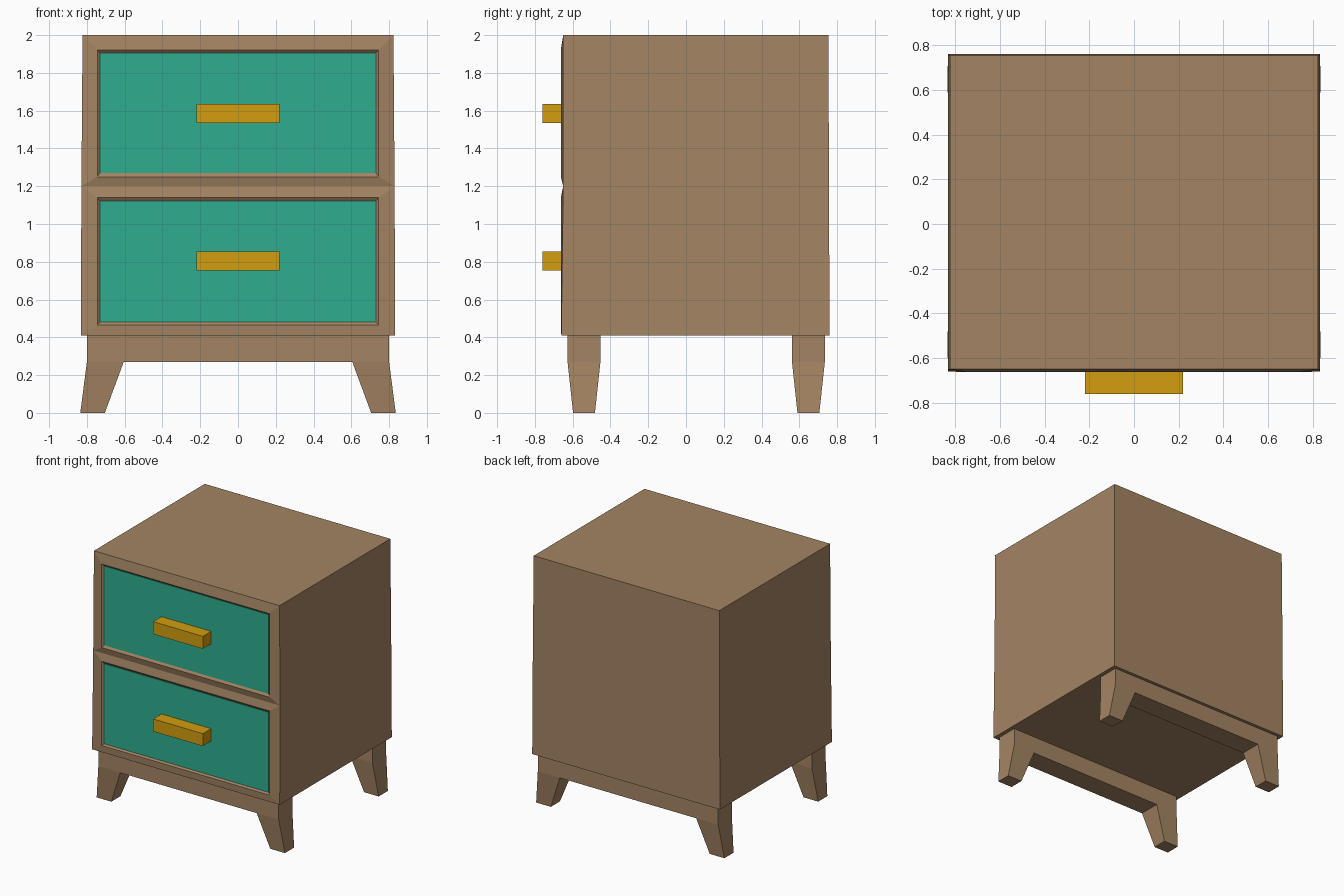
import bpy, bmesh

if "Cube" in bpy.data.objects:
    bpy.data.objects.remove(bpy.data.objects["Cube"])


def material(name, rgb):
    m = bpy.data.materials.new(name)
    lin = [((c / 255 + 0.055) / 1.055) ** 2.4 for c in rgb]
    m.diffuse_color = (*lin, 1)
    m.use_nodes = True
    m.node_tree.nodes["Principled BSDF"].inputs["Base Color"].default_value = m.diffuse_color
    return m


BROWN = material("walnut brown", (164, 132, 99))
TEAL = material("teal paint", (46, 173, 142))
GOLD = material("brass gold", (210, 157, 15))


def finish(name, bm, mat):
    bmesh.ops.recalc_face_normals(bm, faces=bm.faces[:])
    me = bpy.data.meshes.new(name)
    bm.to_mesh(me)
    bm.free()
    me.materials.append(mat)
    ob = bpy.data.objects.new(name, me)
    bpy.context.collection.objects.link(ob)
    return ob


def box(name, x, y0, y1, z0, z1, mat):
    bm = bmesh.new()
    bmesh.ops.create_cube(bm, size=1)
    for v in bm.verts:
        v.co = (x if v.co.x > 0 else -x,
                y1 if v.co.y > 0 else y0,
                z1 if v.co.z > 0 else z0)
    return finish(name, bm, mat)


# Cabinet: slightly tapered box; each drawer bay is framed by a raised rim
bm = bmesh.new()
levels = [(0.41, 0.832, -0.66, 0.76), (1.2, 0.829, -0.65, 0.757), (2.0, 0.823, -0.65, 0.754)]
front, back = [], []
for z, x, yf, yb in levels:
    front.append([bm.verts.new((s * x, yf, z)) for s in (-1, 1)])
    back.append([bm.verts.new((s * x, yb, z)) for s in (-1, 1)])
bays = [(0.465, 1.14, 0.48, 1.122), (1.25, 1.92, 1.27, 1.905)]
for i, (r0, r1, p0, p1) in enumerate(bays):
    j = i + 1
    for s in (0, 1):
        bm.faces.new((front[i][s], back[i][s], back[j][s], front[j][s]))
    bm.faces.new((back[i][0], back[i][1], back[j][1], back[j][0]))
    ring = [front[i][0], front[i][1], front[j][1], front[j][0]]
    for x, z0, z1, y in ((0.745, r0, r1, -0.663), (0.73, p0, p1, -0.65)):
        new = [bm.verts.new(c) for c in
               ((-x, y, z0), (x, y, z0), (x, y, z1), (-x, y, z1))]
        for k in range(4):
            n = (k + 1) % 4
            bm.faces.new((ring[k], ring[n], new[n], new[k]))
        ring = new
    bm.faces.new(ring)
for k in (0, 2):
    bm.faces.new((front[k][0], front[k][1], back[k][1], back[k][0]))
finish("cabinet", bm, BROWN)

# Drawer fronts and bar handles
for label, (r0, r1, p0, p1), hz in zip(("lower", "upper"), bays, (0.805, 1.585)):
    box(label + "_drawer_front", 0.73, -0.655, -0.648, p0, p1, TEAL)
    box(label + "_handle", 0.22, -0.76, -0.65, hz - 0.05, hz + 0.05, GOLD)

# Leg frames: straight rail with a splayed, tapered leg at each end
for label, yc in (("front", -0.54), ("rear", 0.648)):
    bm = bmesh.new()
    # rows of (x, z, half depth), right half then mirrored to the left
    half = [(0.605, 0.27, 0.087), (0.705, 0.0, 0.058), (0.835, 0.0, 0.058),
            (0.80, 0.27, 0.087), (0.80, 0.412, 0.087), (0.605, 0.412, 0.087)]
    quads = ((0, 1, 2, 3), (0, 3, 4, 5))
    rows = {}
    for s in (-1, 1):
        rows[s] = [[bm.verts.new((s * x, yc + d * h, z)) for d in (-1, 1)]
                   for x, z, h in half]
        for q in quads:
            for d in (0, 1):
                bm.faces.new([rows[s][k][d] for k in q])
        for a, b in ((0, 1), (1, 2), (2, 3), (3, 4), (4, 5)):
            bm.faces.new((*rows[s][a], *rows[s][b][::-1]))
    L, R = rows[-1], rows[1]
    for a, b in ((L[0], L[5]),):
        for d in (0, 1):
            bm.faces.new((L[0][d], R[0][d], R[5][d], L[5][d]))
    for k in (0, 5):
        bm.faces.new((*L[k], *R[k][::-1]))
    finish(label + "_leg_frame", bm, BROWN)
